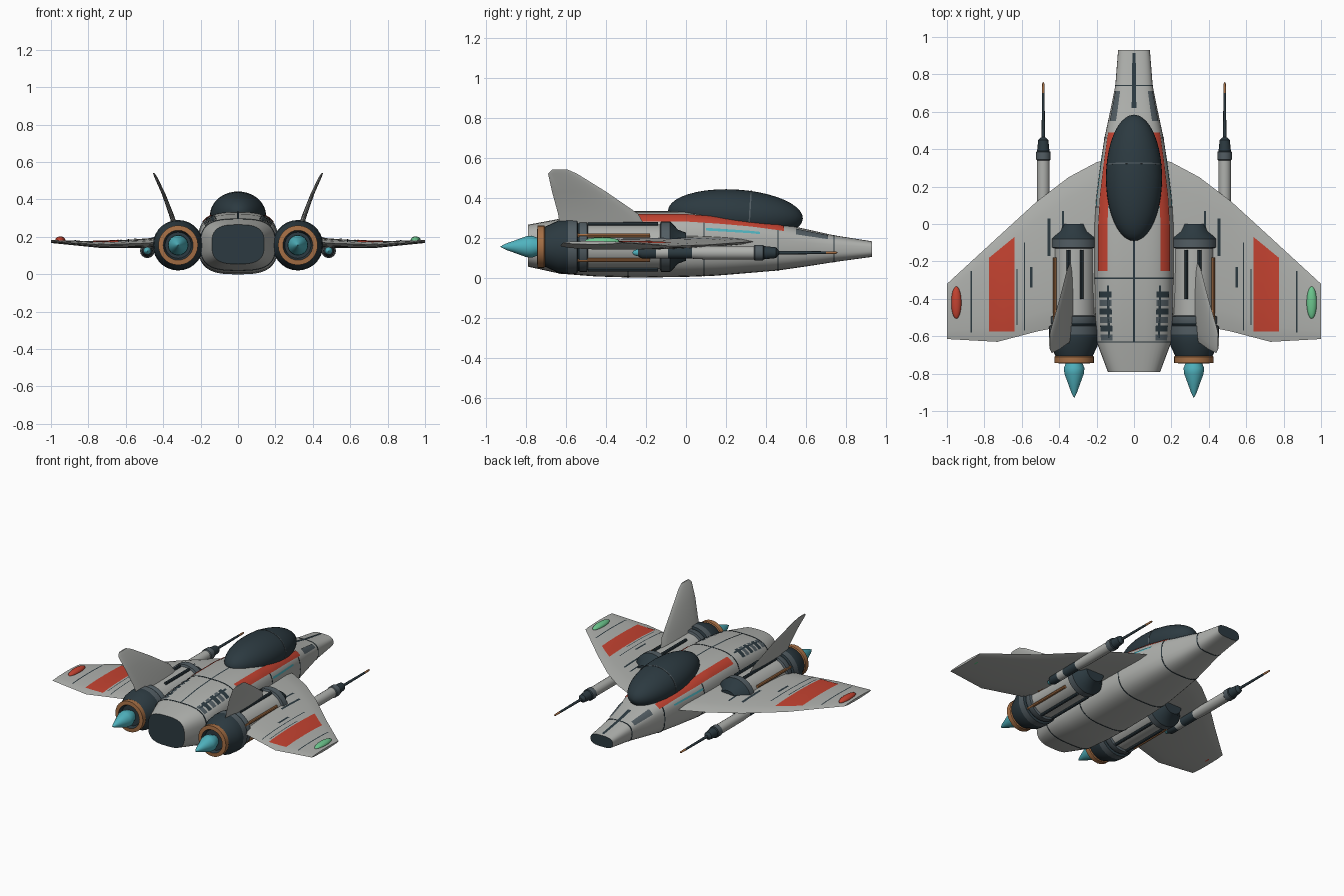
import bpy, bmesh, math

if "Cube" in bpy.data.objects:
    bpy.data.objects.remove(bpy.data.objects["Cube"])


def material(name, r, g, b):
    m = bpy.data.materials.new(name)
    m.use_nodes = True
    m.diffuse_color = (r, g, b, 1)
    m.node_tree.nodes["Principled BSDF"].inputs["Base Color"].default_value = (r, g, b, 1)
    return m


HULL = material("light_grey", .43, .44, .42)
DARK = material("dark_slate", .025, .042, .052)
BAND = material("blue_grey", .085, .11, .125)
RED = material("red_paint", .55, .055, .03)
COPPER = material("copper", .38, .16, .06)
GLOW = material("cyan_glow", .08, .45, .52)
GREEN = material("green_light", .15, .57, .27)
parts = []


def build(name, verts, faces, mats, index=None, face_up=False):
    mesh = bpy.data.meshes.new(name)
    mesh.from_pydata(verts, [], faces)
    for m in mats:
        mesh.materials.append(m)
    if index:
        mesh.polygons.foreach_set("material_index", index)
    bm = bmesh.new()
    bm.from_mesh(mesh)
    bmesh.ops.remove_doubles(bm, verts=bm.verts, dist=1e-5)
    if face_up:
        bm.normal_update()
        if sum(f.normal.z for f in bm.faces) < 0:
            bmesh.ops.reverse_faces(bm, faces=bm.faces)
    else:
        bmesh.ops.recalc_face_normals(bm, faces=bm.faces)
    bm.to_mesh(mesh)
    bm.free()
    ob = bpy.data.objects.new(name, mesh)
    bpy.context.collection.objects.link(ob)
    parts.append(ob)
    return ob


def loft(name, rings, mats, seg_mat=None, cap_mat=0, caps=True):
    """Skin a list of equal rings, with one material per band."""
    n = len(rings[0])
    faces, index = [], []
    for i in range(len(rings) - 1):
        for j in range(n):
            k = (j + 1) % n
            faces.append((i * n + j, i * n + k, i * n + n + k, i * n + n + j))
            index.append(seg_mat[i] if seg_mat else 0)
    if caps:
        last = (len(rings) - 1) * n
        faces += [tuple(range(n)), tuple(range(last, last + n))]
        index += [cap_mat, cap_mat]
    return build(name, [p for r in rings for p in r], faces, mats, index)


def lathe(name, profile, center, seg=28, flat=1.0):
    """Turn (y, radius, material of next band) around the y axis."""
    mats = list(dict.fromkeys(p[2] for p in profile))
    rings = []
    for y, r, _ in profile:
        r = max(r, 1e-4)
        rings.append([(r * math.cos(a * math.tau / seg), y, flat * r * math.sin(a * math.tau / seg))
                      for a in range(seg)])
    ob = loft(name, rings, mats, [mats.index(p[2]) for p in profile])
    ob.location = center
    return ob


def interp(table, t):
    """Piecewise linear lookup on the first column."""
    for a, b in zip(table, table[1:]):
        if t <= b[0] or b is table[-1]:
            f = (t - a[0]) / (b[0] - a[0])
            return [p + (q - p) * f for p, q in zip(a, b)]


def plate(name, surface, u0, u1, v0, v1, mat, nu=5, nv=12):
    """Painted patch that follows a surface; v limits may be functions of u."""
    verts = []
    for i in range(nu + 1):
        u = u0 + (u1 - u0) * i / nu
        lo, hi = (v(u) if callable(v) else v for v in (v0, v1))
        verts += [surface(u, lo + (hi - lo) * j / nv) for j in range(nv + 1)]
    w = nv + 1
    faces = [(i * w + j, i * w + j + 1, i * w + w + j + 1, i * w + w + j)
             for i in range(nu) for j in range(nv)]
    return build(name, verts, faces, [mat], face_up=True)


# Fuselage: y, half width, bottom, top
BODY = [(-.79, .14, .055, .265), (-.63, .20, .02, .295), (-.45, .21, .006, .32),
        (-.25, .212, 0, .333), (.0, .212, .004, .333), (.15, .202, .01, .32),
        (.32, .18, .024, .30), (.46, .158, .036, .275), (.60, .128, .056, .243),
        (.74, .10, .078, .212), (.93, .085, .104, .182)]
POWER = 3.0


def body_ring(y, grow=0.0, n=40):
    _, a, lo, hi = interp(BODY, y)
    ring = []
    for i in range(n):
        c, s = math.cos(i * math.tau / n), math.sin(i * math.tau / n)
        x = math.copysign(abs(c) ** (2 / POWER), c) * (a + grow)
        z = math.copysign(abs(s) ** (2 / POWER), s) * ((hi - lo) / 2 + grow)
        ring.append((x, y, (lo + hi) / 2 + z))
    return ring


def body_top(u, y):
    _, a, lo, hi = interp(BODY, y)
    z = (lo + hi) / 2 + (hi - lo) / 2 * (1 - abs(u) ** POWER) ** (1 / POWER)
    return (u * (a + .003), y, z + .003)


loft("fuselage", [body_ring(s[0]) for s in BODY], [HULL, DARK], cap_mat=1)
for y in (-.63, -.29, .09, .46, .74):
    loft("fuselage_seam", [body_ring(y - .003, .002), body_ring(y + .003, .002)], [DARK])
plate("spine_line", body_top, -.02, .02, -.63, -.08, DARK, 1)
plate("nose_stripe", body_top, -.1, .1, .62, .915, DARK, 2)

# Canopy with a thin frame hoop
arc = [math.pi * i / 20 for i in range(21)]
canopy = lathe("canopy", [(.338 * math.cos(a), .15 * math.sin(a), DARK) for a in arc],
               (0, .247, .315), 36, .84)
hoop = lathe("canopy_frame", [(y, .15 * math.sqrt(1 - (y / .338) ** 2) + .002, BAND)
                              for y in (.068, .075)], (0, .247, .315), 36, .84)
for ob in (canopy, hoop):
    ob.rotation_euler.x = math.radians(-3.5)

# Wing: span x, middle z, leading edge y, trailing edge y, half thickness
WING = [(.10, .18, .36, -.48, .03), (.20, .18, .33, -.50, .03), (.35, .175, .25, -.54, .028),
        (.52, .165, .12, -.575, .024), (.73, .158, -.072, -.63, .018), (1.0, .175, -.32, -.615, .008)]
FIN = [(.335, .25, -.20, -.63, .014), (.357, .32, -.24, -.64, .013), (.398, .43, -.40, -.67, .010),
       (.44, .52, -.545, -.69, .008), (.45, .54, -.59, -.67, .004)]


def bulge(c):
    return max(0, 4 * c * (1 - c)) ** .6


def foil(name, stations, side, upright=False, n=14):
    rings = []
    chord = [(i / n, 1) for i in range(n + 1)] + [(i / n, -1) for i in range(n - 1, 0, -1)]
    for x, z, le, te, half in stations:
        ring = []
        for c, d in chord:
            t = d * half * bulge(c)
            ring.append((side * (x + t * upright), le + (te - le) * c, z + t * (not upright)))
        rings.append(ring)
    return loft(name, rings, [HULL])


def wing_top(side):
    def surface(x, y):
        _, z, le, te, half = interp(WING, x)
        return (side * x, y, z + half * bulge((y - le) / (te - le)) + .003)
    return surface


# Engine nacelle, front to back
ENGINE = [(0, 0, DARK), (0, .07, DARK), (-.04, .085, DARK), (-.07, .118, DARK), (-.08, .126, BAND),
          (-.125, .126, BAND), (-.13, .112, HULL), (-.49, .112, BAND), (-.495, .126, BAND),
          (-.53, .126, DARK), (-.54, .12, DARK), (-.545, .135, BAND), (-.59, .135, DARK),
          (-.64, .13, DARK), (-.705, .10, COPPER), (-.71, .106, COPPER), (-.742, .106, COPPER),
          (-.745, .08, DARK), (-.72, .07, DARK), (-.72, .035, GLOW), (-.77, .055, GLOW),
          (-.80, .052, GLOW), (-.86, .03, GLOW), (-.90, .016, GLOW), (-.93, 0, GLOW)]

# Wing gun, back to front
GUN = [(-.27, 0, GLOW), (-.26, .012, GLOW), (-.24, .018, DARK), (-.22, .03, DARK), (-.15, .03, HULL),
       (-.09, .03, DARK), (.03, .03, HULL), (.10, .034, HULL), (.34, .034, BAND), (.345, .039, BAND),
       (.385, .039, DARK), (.39, .033, DARK), (.45, .027, DARK), (.465, .009, DARK),
       (.70, .007, COPPER), (.75, .006, COPPER), (.76, 0, COPPER)]

for side, label in ((1, "left"), (-1, "right")):
    top = wing_top(side)
    foil(label + "_wing", WING, side)
    foil(label + "_tail_fin", FIN, side, True)
    lathe(label + "_engine", ENGINE, (side * .32, 0, .155))
    lathe(label + "_gun", GUN, (side * .485, 0, .125), 16)

    # Pipes and ribs running along the nacelle
    for deg, r, y0, y1, mat in ((28, .010, -.55, -.18, COPPER), (-35, .010, -.55, -.18, COPPER),
                                (0, .008, -.42, -.10, COPPER), (75, .010, -.49, -.14, DARK),
                                (110, .010, -.40, -.14, DARK), (-75, .010, -.49, -.14, DARK),
                                (-120, .010, -.49, -.14, DARK)):
        a = math.radians(deg)
        lathe(label + "_engine_pipe", [(y0, 0, mat), (y0, r, mat), (y1, r, mat), (y1, 0, mat)],
              (side * (.32 + .118 * math.cos(a)), 0, .155 + .118 * math.sin(a)), 8)

    # Wing paint
    plate(label + "_wing_panel", top, .64, .775, -.575, lambda x: -.07 - (x - .64) * .82, RED)
    for x, y0, y1, w in ((.87, -.58, -.25, .008), (.585, -.57, -.10, .006), (.625, -.54, -.24, .005),
                         (.55, -.34, -.23, .014), (.455, -.17, .03, .016), (.38, -.02, .07, .012)):
        plate(label + "_wing_line", top, x - w / 2, x + w / 2, y0, y1, DARK, 1)
    tip = lathe(label + "_tip_light", [(.086 * math.cos(a), .027 * math.sin(a), GREEN if side > 0 else RED)
                                       for a in arc], (side * .95, -.42, .182), 20, .75)

    # Fuselage paint, vents and nose panels
    plate(label + "_cockpit_stripe", body_top, side * .66, side * .89, -.25, .49, RED, 6, 24)
    plate(label + "_cyan_line", body_top, side * .955, side * .975, .10, .37, GLOW, 1)
    plate(label + "_nose_panel", body_top, side * .68, side * .92, .55, .71, BAND, 4)
    for i in range(6):
        y = -.36 - i * .046
        plate(label + "_vent", body_top, side * .56, side * .87, y - .032, y, (DARK, BAND)[i % 2], 5, 2)
    plate(label + "_vent_rail", body_top, side * .62, side * .68, -.61, -.33, DARK, 1)

# Smooth curved skins while keeping hard edges
bpy.ops.object.select_all(action='DESELECT')
for ob in parts:
    ob.select_set(True)
bpy.context.view_layer.objects.active = parts[0]
bpy.ops.object.shade_smooth_by_angle(angle=math.radians(35))
